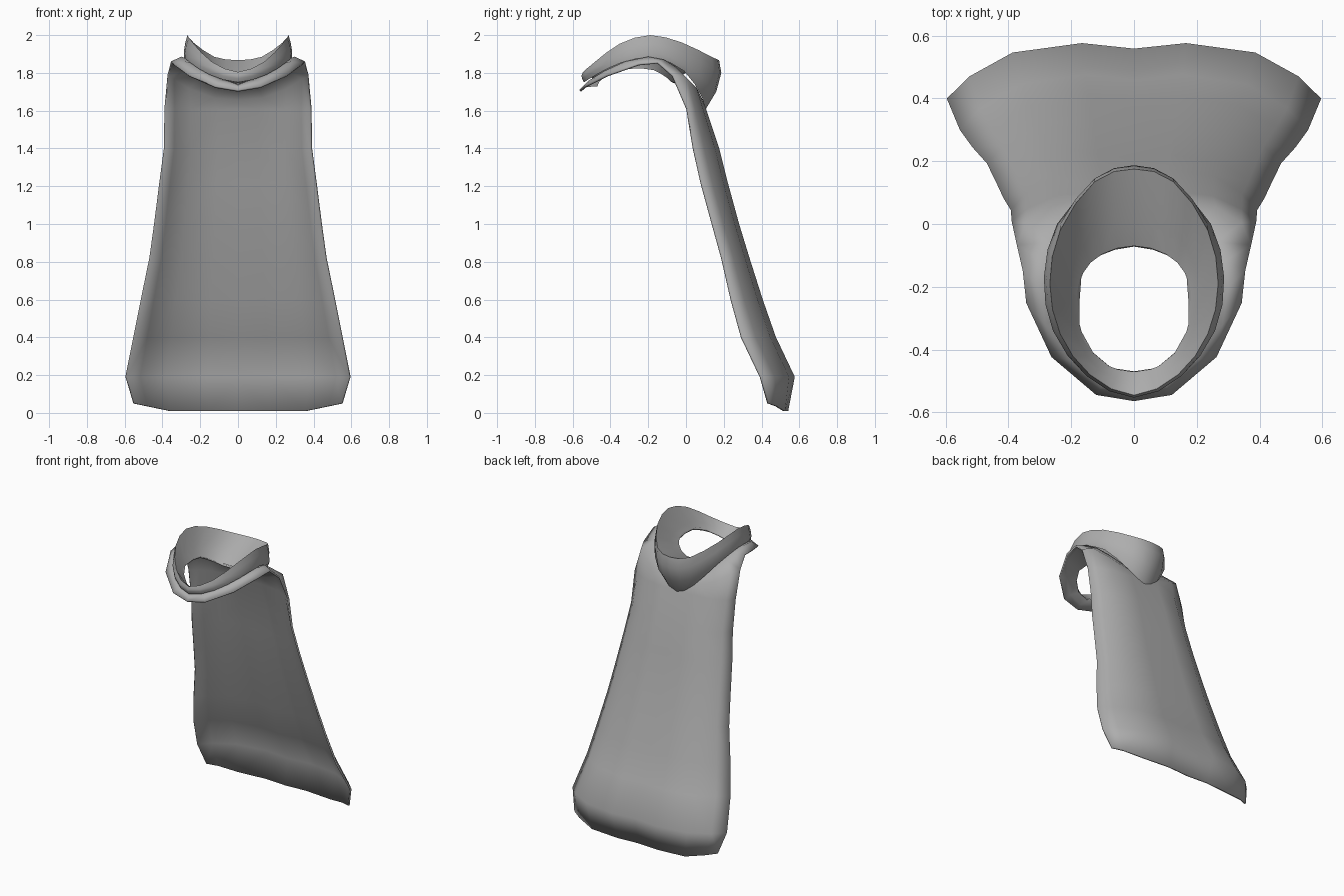
import bpy, bmesh
from mathutils import Vector

cloth = bpy.data.materials.new("grey_cloth")
cloth.diffuse_color = (0.42, 0.42, 0.42, 1)


def spline(points, steps):
    """Smooth a half loop that is mirrored in x at both ends."""
    p = [Vector(q) for q in points]
    flip = lambda v: Vector((-v.x, v.y, v.z))
    p = [flip(p[1])] + p + [flip(p[-2])]
    out = []
    for i in range(1, len(p) - 2):
        a, b, c, d = p[i - 1:i + 3]
        for k in range(steps):
            t = k / steps
            out.append(0.5 * (2 * b + (c - a) * t + (2 * a - 5 * b + 4 * c - d) * t * t
                              + (3 * b - a - 3 * c + d) * t ** 3))
    return out + [p[-2]]


def mirrored_sheet(name, rows, thickness):
    """Skin successive half rows, mirror them and give them thickness."""
    bm = bmesh.new()
    grid = [[bm.verts.new(q) for q in row] for row in rows]
    for r, s in zip(grid, grid[1:]):
        for i in range(min(len(r), len(s)) - 1):
            bm.faces.new((r[i], s[i], s[i + 1], r[i + 1]))
    bm.verts.ensure_lookup_table()
    bmesh.ops.delete(bm, geom=[v for v in bm.verts if not v.link_faces], context='VERTS')
    me = bpy.data.meshes.new(name)
    bm.to_mesh(me)
    bm.free()
    me.materials.append(cloth)
    ob = bpy.data.objects.new(name, me)
    bpy.context.collection.objects.link(ob)
    mirror = ob.modifiers.new("mirror", 'MIRROR')
    mirror.use_clip = True
    if thickness:
        solid = ob.modifiers.new("thickness", 'SOLIDIFY')
        solid.thickness = thickness
        solid.offset = 0
    bpy.ops.object.select_all(action='DESELECT')
    ob.select_set(True)
    bpy.context.view_layer.objects.active = ob
    bpy.ops.object.shade_smooth_by_angle(angle=1.1)
    return ob


# Shoulder yoke: neckline, crest and outer edge, from back centre to front centre
neckline = [(0, -.07, 1.755), (.06, -.08, 1.76), (.11, -.1, 1.78), (.15, -.13, 1.8), (.17, -.17, 1.82),
            (.175, -.24, 1.83), (.175, -.33, 1.825), (.13, -.41, 1.8), (.07, -.46, 1.76), (0, -.47, 1.735)]
crest = [(0, .03, 1.72), (.11, .02, 1.73), (.2, -.01, 1.78), (.26, -.06, 1.83), (.29, -.12, 1.865),
         (.3, -.2, 1.88), (.28, -.32, 1.855), (.2, -.43, 1.805), (.1, -.51, 1.755), (0, -.53, 1.73)]
yoke_edge = [(0, .08, 1.66), (.13, .075, 1.67), (.26, .05, 1.72), (.34, 0, 1.77), (.37, -.07, 1.785),
             (.352, -.15, 1.855), (.34, -.25, 1.845), (.26, -.42, 1.785), (.12, -.54, 1.725), (0, -.56, 1.705)]
rows = [neckline, crest, yoke_edge]

# Hanging back of the cape: height, half width, y at the middle, y at the edge
for z, w, mid, edge in [(1.61, .385, .10, .005), (1.4, .388, .17, .04), (1.22, .412, .215, .08),
                        (1.0, .44, .275, .14), (.82, .465, .33, .19), (.6, .51, .40, .24),
                        (.4, .55, .47, .295), (.19, .592, .57, .395), (.01, .55, .535, .435)]:
    row = []
    for f, g in zip((0, .28, .65, .88, 1), (.1, 0, .17, .6, 1)):
        lift = .04 * max(0, f - .65) / .35 if z < .1 else 0   # rounded hem corners
        row.append((w * f, mid + (edge - mid) * g, z + lift))
    rows.append(row)
mirrored_sheet("cape", rows, .012)

# Rolled collar: from the outer hem up over the rim and down to the neck hole
collar = [
    [(0, .10, 1.60), (.12, .085, 1.67), (.235, -.01, 1.81), (.285, -.17, 1.88),
     (.255, -.34, 1.855), (.15, -.475, 1.79), (0, -.54, 1.75)],
    [(0, .16, 1.70), (.125, .125, 1.73), (.245, .0, 1.84), (.287, -.17, 1.91),
     (.258, -.34, 1.88), (.15, -.485, 1.81), (0, -.55, 1.77)],
    [(0, .187, 1.80), (.125, .145, 1.82), (.235, .0, 1.90), (.28, -.17, 1.955),
     (.25, -.34, 1.92), (.15, -.485, 1.83), (0, -.553, 1.785)],
    [(0, .175, 1.868), (.125, .135, 1.885), (.235, -.02, 1.96), (.268, -.19, 2.0),
     (.235, -.35, 1.955), (.14, -.48, 1.86), (0, -.545, 1.805)],
    [(0, 0, 1.80), (.12, -.02, 1.82), (.195, -.13, 1.86), (.2, -.27, 1.87),
     (.18, -.365, 1.86), (.11, -.465, 1.81), (0, -.5, 1.775)],
    [(0, -.07, 1.765), (.1, -.095, 1.78), (.165, -.16, 1.82), (.177, -.26, 1.835),
     (.16, -.37, 1.825), (.085, -.45, 1.775), (0, -.47, 1.745)]]
mirrored_sheet("collar", [spline(loop, 2) for loop in collar], 0)
